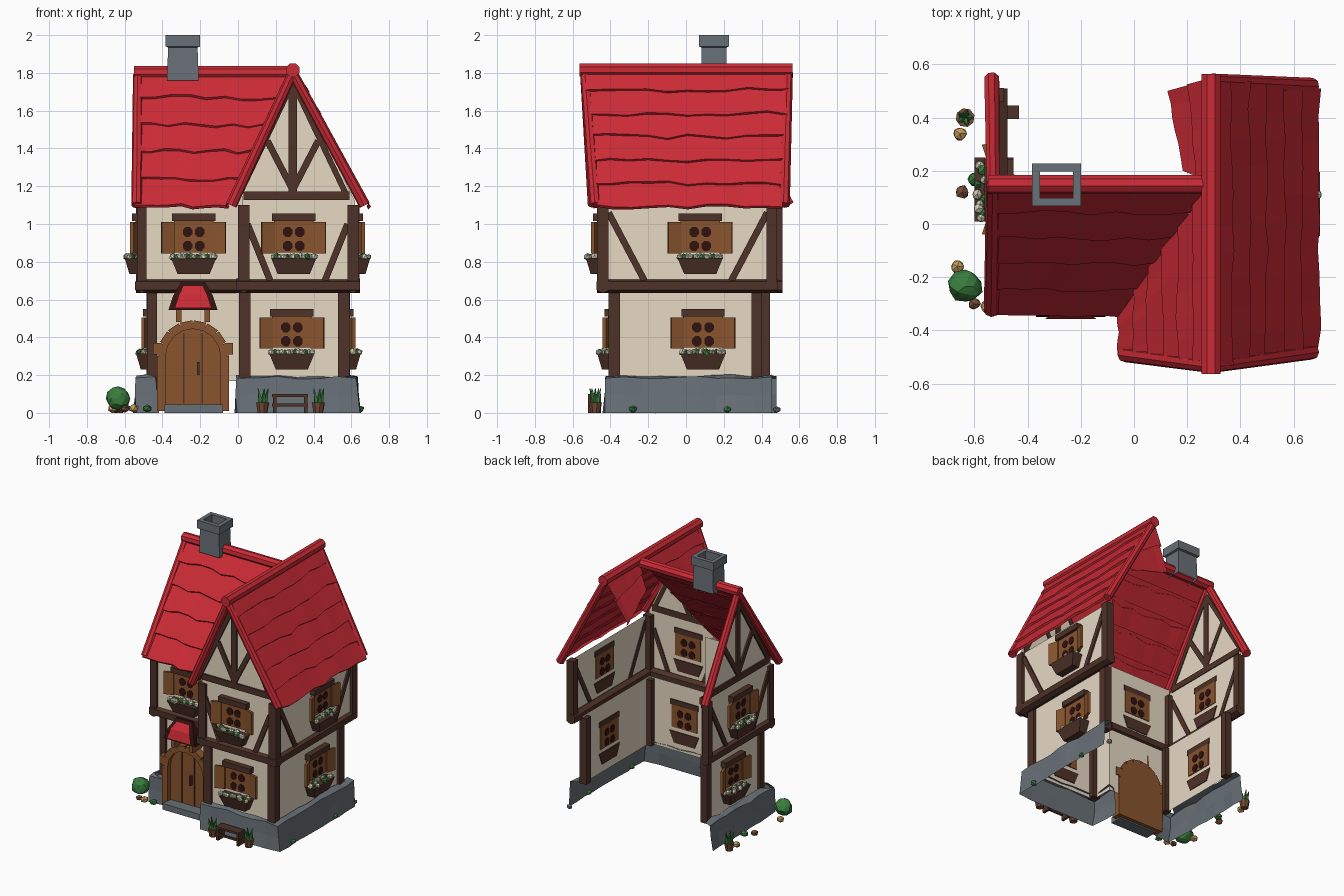
import bpy, bmesh, math, random
from mathutils import Vector as V

if "Cube" in bpy.data.objects:
    bpy.data.objects.remove(bpy.data.objects["Cube"])
random.seed(4)

def material(name, r, g, b):
    m = bpy.data.materials.new(name)
    m.diffuse_color = (r, g, b, 1)
    m.use_nodes = True
    m.node_tree.nodes["Principled BSDF"].inputs["Base Color"].default_value = m.diffuse_color
    return m

RED = material("roof red", .60, .024, .036)
DARK = material("dark maroon", .03, .006, .005)
CREAM = material("cream plaster", .86, .75, .59)
TIMBER = material("dark timber", .075, .032, .021)
WOOD = material("warm wood", .25, .09, .027)
STONE = material("grey stone", .14, .165, .185)
GREEN = material("leaf green", .04, .20, .045)
PALE = material("pale blossom", .62, .60, .46)
TAN = material("tan pebble", .56, .34, .11)
CLAY = material("clay brown", .18, .07, .035)

# ---------- helpers ----------
def loft(name, rings, mat, caps=True, closed=True):
    bm = bmesh.new()
    vs = [[bm.verts.new(p) for p in r] for r in rings]
    n = len(rings[0])
    for a, b in zip(vs, vs[1:]):
        for i in range(n if closed else n - 1):
            j = (i + 1) % n
            bm.faces.new((a[i], a[j], b[j], b[i]))
    if caps:
        bm.faces.new(vs[0])
        if len(vs) > 1:
            bm.faces.new(vs[-1])
    return finish(name, bm, mat)

def finish(name, bm, mat, recalc=True):
    if recalc:
        bmesh.ops.recalc_face_normals(bm, faces=bm.faces)
    me = bpy.data.meshes.new(name)
    bm.to_mesh(me)
    bm.free()
    me.materials.append(mat)
    ob = bpy.data.objects.new(name, me)
    bpy.context.collection.objects.link(ob)
    return ob

# wall frames: u along the wall, w outward, z up
def front(y): return lambda u, w, z: V((u, y - w, z))
def right(x): return lambda u, w, z: V((x + w, u, z))
def left(x): return lambda u, w, z: V((x - w, u, z))

def plate(name, F, pts, w0, w1, mat):
    loft(name, [[F(u, w, z) for u, z in pts] for w in (w0, w1)], mat)

def block(name, F, u0, u1, w0, w1, z0, z1, mat):
    plate(name, F, [(u0, z0), (u1, z0), (u1, z1), (u0, z1)], w0, w1, mat)

def sheet(name, F, pts):
    loft(name, [[F(u, 0, z) for u, z in pts]], CREAM)

def beam(name, F, a, b, wid=.04, w0=-.006, w1=.012, mat=TIMBER):
    d = math.hypot(b[0] - a[0], b[1] - a[1])
    nu, nz = -(b[1] - a[1]) / d * wid / 2, (b[0] - a[0]) / d * wid / 2
    plate(name, F, [(a[0] + nu, a[1] + nz), (b[0] + nu, b[1] + nz),
                    (b[0] - nu, b[1] - nz), (a[0] - nu, a[1] - nz)], w0, w1, mat)

def tube(name, p, q, r, mat, r2=None, n=8):
    p, q = V(p), V(q)
    d = (q - p).normalized()
    s = d.cross(V((.31, .52, .8))).normalized()
    t = d.cross(s)
    ang = [2 * math.pi * i / n for i in range(n)]
    loft(name, [[c + (s * math.cos(a) + t * math.sin(a)) * k for a in ang]
                for c, k in ((p, r), (q, r if r2 is None else r2))], mat)

def blob(name, c, r, mat, sub=1, squash=1):
    bm = bmesh.new()
    bmesh.ops.create_icosphere(bm, subdivisions=sub, radius=r)
    for v in bm.verts:
        k = random.uniform(.85, 1.1)
        v.co = V(c) + V((v.co.x * k, v.co.y * k, v.co.z * k * squash))
    finish(name, bm, mat)

def window(F, u, z):
    block("window_frame", F, u - .105, u + .105, -.006, .022, z, z + .165, WOOD)
    for i in (-1, 1):
        for k in (.034, .108):
            c = [(u + i * .032 + .027 * math.cos(a * math.pi / 4 + .39),
                  z + k + .029 * math.sin(a * math.pi / 4 + .39)) for a in range(8)]
            plate("window_pane", F, c, -.01, .026, DARK)
        sh = [(u + i * .1, .012), (u + i * .1, .03), (u + i * .168, .052), (u + i * .172, .034)]
        loft("shutter", [[F(a, w, h) for a, w in sh] for h in (z - .005, z + .16)], WOOD)
    block("window_lintel", F, u - .115, u + .115, -.006, .042, z + .165, z + .205, TIMBER)
    tray = [[F(u + s * h, w, zz) for s, w in ((-1, -.006), (1, -.006), (1, o), (-1, o))]
            for h, o, zz in ((.085, .055, z - .115), (.12, .08, z - .03))]
    loft("flower_box", tray, TIMBER)
    for i in range(13):
        blob("blossom", F(u - .108 + i * .018, random.uniform(.02, .075), z - .024),
             random.uniform(.015, .023), GREEN if i % 3 == 1 else PALE)

# ---------- walls: upper storey is jettied out over the lower ----------
FU, FL, RU, RL = front(-.45), front(-.39), right(.62), right(.57)
LU, LL, SU, SL = left(-.52), left(-.46), front(-.25), front(-.22)
IU, IL = left(.02), left(.03)
sheet("wing_gable_wall", FU, [(.02, .67), (.62, .67), (.62, 1.12), (.29, 1.79), (.02, 1.15)])
sheet("side_gable_wall", LU, [(-.25, .67), (.5, .67), (.5, 1.12), (.14, 1.77), (-.25, 1.12)])
for nm, F, a, b, z0, z1 in (
        ("wing_front_lower", FL, .03, .57, .17, .67), ("right_upper", RU, -.45, .48, .67, 1.10),
        ("right_lower", RL, -.39, .40, .17, .67), ("left_lower", LL, -.22, .44, .17, .67),
        ("hall_front_upper", SU, -.52, .02, .67, 1.16), ("hall_front_lower", SL, -.46, .03, .17, .67),
        ("return_upper", IU, -.45, -.25, .67, 1.12), ("return_lower", IL, -.39, -.22, .17, .67)):
    sheet(nm + "_wall", F, [(a, z0), (b, z0), (b, z1), (a, z1)])

# corner posts and floor beams
for x, y, z0, z1, s in ((.61, -.44, .68, 1.10, .03), (.03, -.44, .68, 1.10, .03),
                        (.615, .455, .68, 1.10, .028), (-.51, -.24, .68, 1.10, .026),
                        (-.515, .485, .68, 1.10, .026), (.56, -.38, .17, .66, .03),
                        (.035, -.38, .17, .66, .03), (.565, .375, .17, .66, .028),
                        (-.455, -.21, .17, .66, .026), (-.458, .42, .17, .66, .026)):
    block("corner_post", front(0), x - s, x + s, -y - s, -y + s, z0, z1, TIMBER)
for F, a, b in ((FU, -.01, .645), (RU, -.47, .485), (LU, -.27, .51), (SU, -.54, .02), (IU, -.47, -.25)):
    pr = [(-.045, .65), (-.045, .695), (-.01, .712), (.024, .695), (.024, .65), (-.01, .634)]
    loft("floor_beam", [[F(u, w, z) for w, z in pr] for u in (a, b)], TIMBER)

# timber framing
def gable(F, a, b, c, top, z):
    h = (b - a) / 2
    beam("tie_beam", F, (a, z), (b, z), .045)
    beam("king_post", F, (c, z), (c, top), .045)
    for s in (-1, 1):
        beam("gable_brace", F, (c, z + .03), (c + s * h * .48, z + .29), .035)
        beam("gable_rafter", F, (c + s * h * 1.02, z), (c, top), .03)
def braces(F, a, b, run, top):
    for u, s in ((a, 1), (b, -1)):
        beam("wall_brace", F, (u, top), (u + s * run, .70), .035)
gable(FU, .03, .59, .29, 1.75, 1.15)
gable(LU, -.22, .48, .14, 1.72, 1.15)
braces(FU, .05, .58, .12, 1.0)
braces(RU, -.41, .43, .19, 1.06)
braces(LU, -.22, .47, .19, 1.06)

# windows
for F, u, z in ((FU, .295, .85), (FL, .285, .345), (SU, -.235, .85), (RU, .075, .85),
                (RL, .09, .345), (LU, .13, .85), (LL, .13, .345)):
    window(F, u, z)

# ---------- stone plinth ----------
def plinth(name, path):
    pts = []
    for a, b in zip(path, path[1:]):
        n = max(1, round((V(b) - V(a)).length / .1))
        pts += [(V(a).lerp(V(b), i / n), V((b[1] - a[1], a[0] - b[0])).normalized()) for i in range(n)]
    pts.append((V(path[-1]), pts[-1][1]))
    rows = []
    for off, z in ((.012, 0), (0, .1), (-.005, .19), (-.05, .2)):
        rows.append([(p.x + n.x * off + random.uniform(-.006, .006), p.y + n.y * off,
                      z + (random.uniform(-.012, .006) if z else 0)) for p, n in pts])
    loft(name, rows, STONE, False, False)
plinth("wing_plinth", [(-.01, -.21), (-.01, -.43), (.635, -.43), (.635, .455)])
plinth("hall_plinth", [(-.54, .48), (-.54, -.27), (-.43, -.27), (-.43, -.21)])
block("door_step", SL, -.39, -.08, .02, .11, 0, .045, STONE)

# ---------- door with arched frame and little hood ----------
dx = -.238
arch = [(dx + .168 * math.cos(math.pi * i / 8), .30 + .168 * math.sin(math.pi * i / 8)) for i in range(9)]
arch = [(dx + .168, .01)] + arch + [(dx - .168, .01)]
plate("door_leaf", SL, arch, -.008, .025, WOOD)
for a, b in zip(arch, arch[1:]):
    beam("door_frame", SL, a, b, .045, -.008, .06, WOOD)
for s in (-1, 1):
    block("door_plank_gap", SL, dx + s * .05 - .004, dx + s * .05 + .004, .025, .03, .05, .42, TIMBER)
    block("frame_shoulder", SL, dx + s * .19 - .022, dx + s * .19 + .022, -.008, .06, .31, .37, WOOD)
    block("hood_post", SL, dx + s * .075 - .015, dx + s * .075 + .015, 0, .10, .48, .56, WOOD)
block("door_handle", SL, dx + .02, dx + .035, .025, .045, .2, .27, TIMBER)
def hoodring(h, w, z): return [SU(dx - h, -.02, z), SU(dx + h, -.02, z), SU(dx + h, w, z), SU(dx - h, w, z)]
loft("door_hood", [hoodring(.13, .10, .545), hoodring(.105, .085, .62), hoodring(.065, .04, .69)], DARK)
loft("hood_tiles", [[SU(dx - h, w, z), SU(dx + h, w, z)] for h, w, z in
                    ((.098, .108, .555), (.075, .092, .625), (.05, .058, .672))], RED, False, False)

# ---------- tiled roof slopes ----------
def slope(name, a, b, c, d, rows, cols):
    # a-b is the ridge edge, c-d the eave edge; each course overlaps the one below
    a, b, c, d = map(V, (a, b, c, d))
    nrm = (b - a).cross(c - a).normalized()
    if nrm.z < 0:
        nrm.negate()
    P = lambda u, v: a.lerp(b, u).lerp(c.lerp(d, u), v)
    bm = bmesh.new()
    for r in range(rows):
        v0 = max(0, r / rows - .035)
        js = [random.uniform(-.018, .018) for _ in range(cols + 1)]
        lift = [random.uniform(.010, .018) for _ in range(cols + 1)]
        top = [bm.verts.new(P(i / cols, v0)) for i in range(cols + 1)]
        end = [min(1.01, (r + 1) / rows + j) for j in js]
        low = [bm.verts.new(P(i / cols, end[i]) + nrm * lift[i]) for i in range(cols + 1)]
        lip = [bm.verts.new(P(i / cols, end[i] + .006) - nrm * .002) for i in range(cols + 1)]
        for hi, lo in ((top, low), (low, lip)):
            for i in range(cols):
                f = bm.faces.new((hi[i], hi[i + 1], lo[i + 1], lo[i]))
                f.normal_update()
                if f.normal.dot(nrm) < 0:
                    f.normal_flip()
    finish(name, bm, RED, False)
slope("wing_roof_right", (.29, -.54, 1.83), (.29, .55, 1.83), (.685, -.49, 1.09), (.685, .51, 1.09), 6, 10)
slope("wing_roof_left", (.29, -.54, 1.83), (.29, .15, 1.83), (-.05, -.49, 1.09), (-.05, -.33, 1.09), 6, 6)
slope("wing_roof_back", (.29, .15, 1.83), (.29, .55, 1.83), (.20, .2, 1.63), (.14, .5, 1.50), 2, 6)
slope("hall_roof", (-.54, .15, 1.81), (.28, .15, 1.81), (-.55, -.335, 1.09), (-.05, -.335, 1.09), 5, 8)

# ridge rolls and gable edge rolls
tube("wing_ridge", (.29, -.565, 1.815), (.29, .565, 1.815), .038, RED)
tube("hall_ridge", (-.55, .15, 1.80), (.27, .15, 1.80), .036, RED)
for p, q in (((.29, -.535, 1.80), (-.035, -.49, 1.10)), ((.29, -.535, 1.80), (.67, -.48, 1.10)),
             ((.29, .54, 1.80), (.67, .52, 1.10)), ((-.53, .15, 1.79), (-.535, -.325, 1.10)),
             ((-.53, .15, 1.79), (-.535, .545, 1.10))):
    tube("gable_edge", p, q, .026, RED, .03)

# ---------- hollow chimney ----------
def sq(hx, hy, z): return [(-.292 + i * hx, .148 + j * hy, z) for i, j in ((-1, -1), (1, -1), (1, 1), (-1, 1))]
loft("chimney", [sq(.084, .068, 1.76), sq(.078, .066, 1.935), sq(.092, .08, 1.94), sq(.092, .08, 2),
                 sq(.062, .05, 2), sq(.062, .05, 1.9)], STONE, False)

# ---------- garden: pots, bench, bushes ----------
def potted(x, y):
    tube("plant_pot", (x, y, 0), (x, y, .055), .026, CLAY, .036)
    for i in range(5):
        a = i * 1.257
        tube("leaf", (x + .01 * math.cos(a), y + .01 * math.sin(a), .05),
             (x + .03 * math.cos(a), y + .03 * math.sin(a), .13), .016, GREEN, .002, 4)
for x, y in ((.13, -.48), (.425, -.48), (-.635, .40)):
    potted(x, y)
block("bench_seat", FL, .18, .37, .06, .13, .085, .1, TIMBER)
block("bench_rail", FL, .18, .37, .115, .13, .035, .05, TIMBER)
for x in (.185, .35):
    block("bench_leg", FL, x, x + .018, .06, .13, 0, .09, TIMBER)
blob("round_bush", (-.635, -.235, .075), .064, GREEN, 2)
for x, y, r, m in ((-.665, -.16, .028, TAN), (-.55, -.31, .03, TAN), (-.60, -.30, .025, CLAY),
                   (-.48, -.31, .028, GREEN), (-.645, .12, .028, CLAY), (-.655, .34, .028, TAN),
                   (-.60, .17, .03, GREEN), (.62, .48, .022, STONE), (.645, -.28, .025, GREEN),
                   (.645, .22, .022, GREEN)):
    blob("garden_clump", (x, y, r * .8), r, m, 1, .8)
